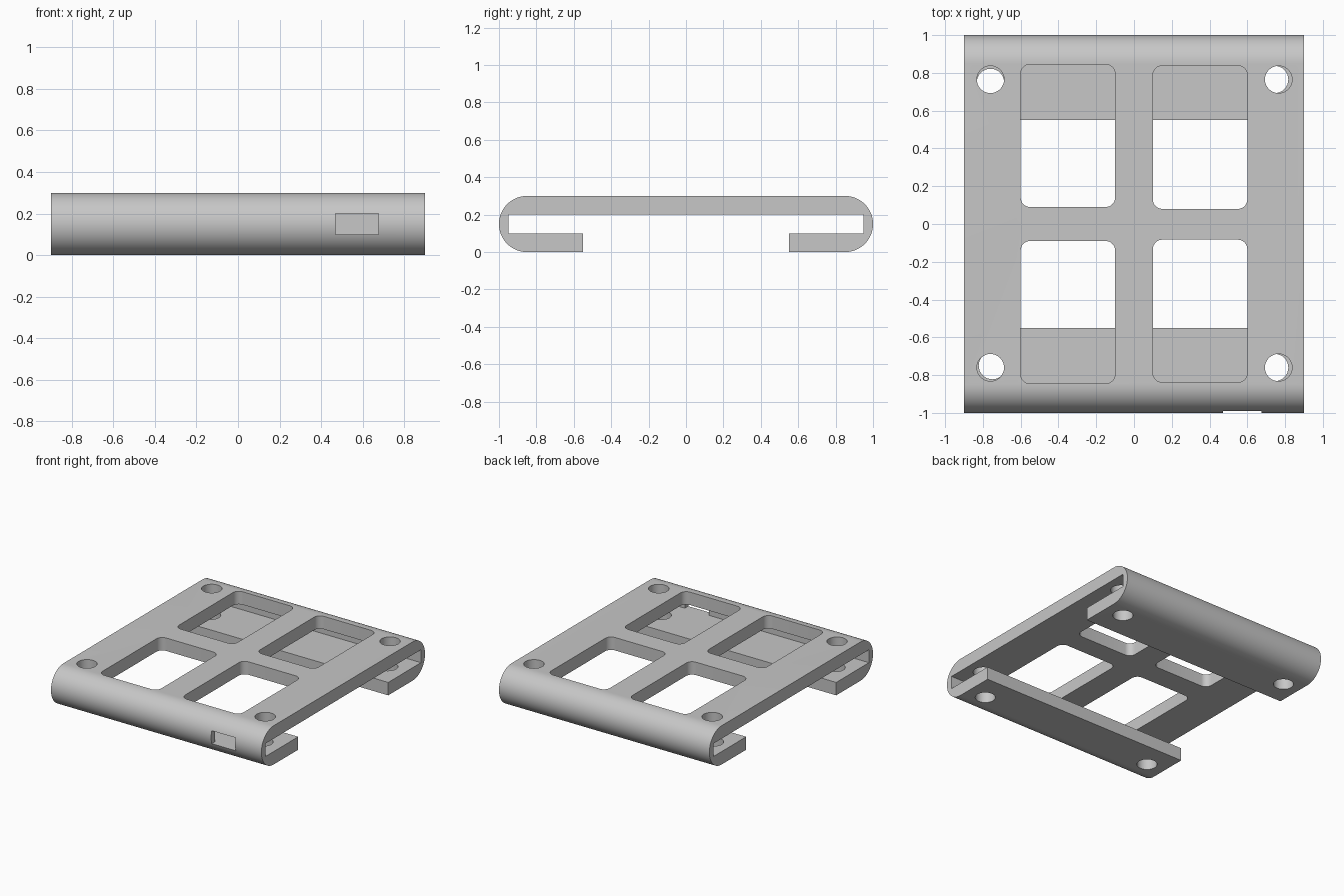
import bpy, bmesh, math

cube = bpy.data.objects.get("Cube")
if cube:
    bpy.data.objects.remove(cube, do_unlink=True)

grey = bpy.data.materials.new("light grey")
grey.use_nodes = True
COLOUR = (0.57, 0.57, 0.57, 1)
grey.diffuse_color = COLOUR
grey.node_tree.nodes["Principled BSDF"].inputs["Base Color"].default_value = COLOUR


def arc(cx, cy, r, start, sweep, steps):
    """Points along an arc, angles in degrees."""
    angles = [math.radians(start + sweep * i / steps) for i in range(steps + 1)]
    return [(cx + r * math.cos(a), cy + r * math.sin(a)) for a in angles]


def rounded_rect(cx, cy, w, h, r):
    x, y = w / 2 - r, h / 2 - r
    corners = [(x, y), (-x, y), (-x, -y), (x, -y)]
    return [p for i, (a, b) in enumerate(corners)
            for p in arc(cx + a, cy + b, r, 90 * i, 90, 8)]


def extrude(name, points, place, direction):
    """Closed prism: the outline placed in space and pushed along direction."""
    bm = bmesh.new()
    face = bm.faces.new([bm.verts.new(place(*p)) for p in points])
    side = bmesh.ops.extrude_face_region(bm, geom=[face])["geom"]
    bmesh.ops.translate(bm, vec=direction,
                        verts=[v for v in side if isinstance(v, bmesh.types.BMVert)])
    bmesh.ops.recalc_face_normals(bm, faces=bm.faces[:])
    mesh = bpy.data.meshes.new(name)
    bm.to_mesh(mesh)
    bm.free()
    mesh.materials.append(grey)
    obj = bpy.data.objects.new(name, mesh)
    bpy.context.collection.objects.link(obj)
    return obj


# C-shaped clip: rounded ends wrap round a flat slot, open underneath
half = arc(0.85, 0.15, 0.15, 90, -180, 32)
half += [(0.55, 0), (0.55, 0.1), (0.95, 0.1), (0.95, 0.2)]
profile = half + [(-y, z) for y, z in reversed(half)]
bracket = extrude("bracket", profile, lambda y, z: (-0.9, y, z), (1.8, 0, 0))

cutters = []


def vertical_cut(name, outline, z0, z1):
    cutters.append(extrude(name, outline, lambda x, y: (x, y, z0), (0, 0, z1 - z0)))


# Four windows through the top plate
for side, (x, y0, y1) in enumerate([(-0.35, 0.09, 0.845), (0.35, 0.08, 0.838),
                                    (-0.35, -0.845, -0.09), (0.35, -0.838, -0.083)]):
    vertical_cut(f"window_cutter_{side}",
                 rounded_rect(x, (y0 + y1) / 2, 0.5, y1 - y0, 0.05), 0.15, 0.4)

# Screw holes: upper ones, and lower ones set slightly off from them
for x, y, dx, dy in [(-0.76, 0.765, 0, -0.015), (0.765, 0.765, -0.02, 0),
                     (-0.76, -0.76, 0.01, 0.01), (0.765, -0.76, -0.02, 0)]:
    vertical_cut("upper_hole_cutter", arc(x, y, 0.072, 0, 348.75, 31), 0.15, 0.4)
    vertical_cut("lower_hole_cutter", arc(x + dx, y + dy, 0.072, 0, 348.75, 31), -0.1, 0.15)

# Small rectangular port in the front wall
port = [(0.47, 0.1), (0.675, 0.1), (0.675, 0.2), (0.47, 0.2)]
cutters.append(extrude("port_cutter", port, lambda x, z: (x, -1.1, z), (0, 0.2, 0)))

# Apply the cuts and tidy up
bpy.ops.object.select_all(action='DESELECT')
bracket.select_set(True)
bpy.context.view_layer.objects.active = bracket
for cutter in cutters:
    cutter.hide_render = True
    mod = bracket.modifiers.new("cut", 'BOOLEAN')
    mod.operation = 'DIFFERENCE'
    mod.solver = 'EXACT'
    mod.object = cutter
    bpy.ops.object.modifier_apply(modifier=mod.name)
    bpy.data.objects.remove(cutter, do_unlink=True)
bpy.ops.object.shade_smooth_by_angle(angle=math.radians(30))
